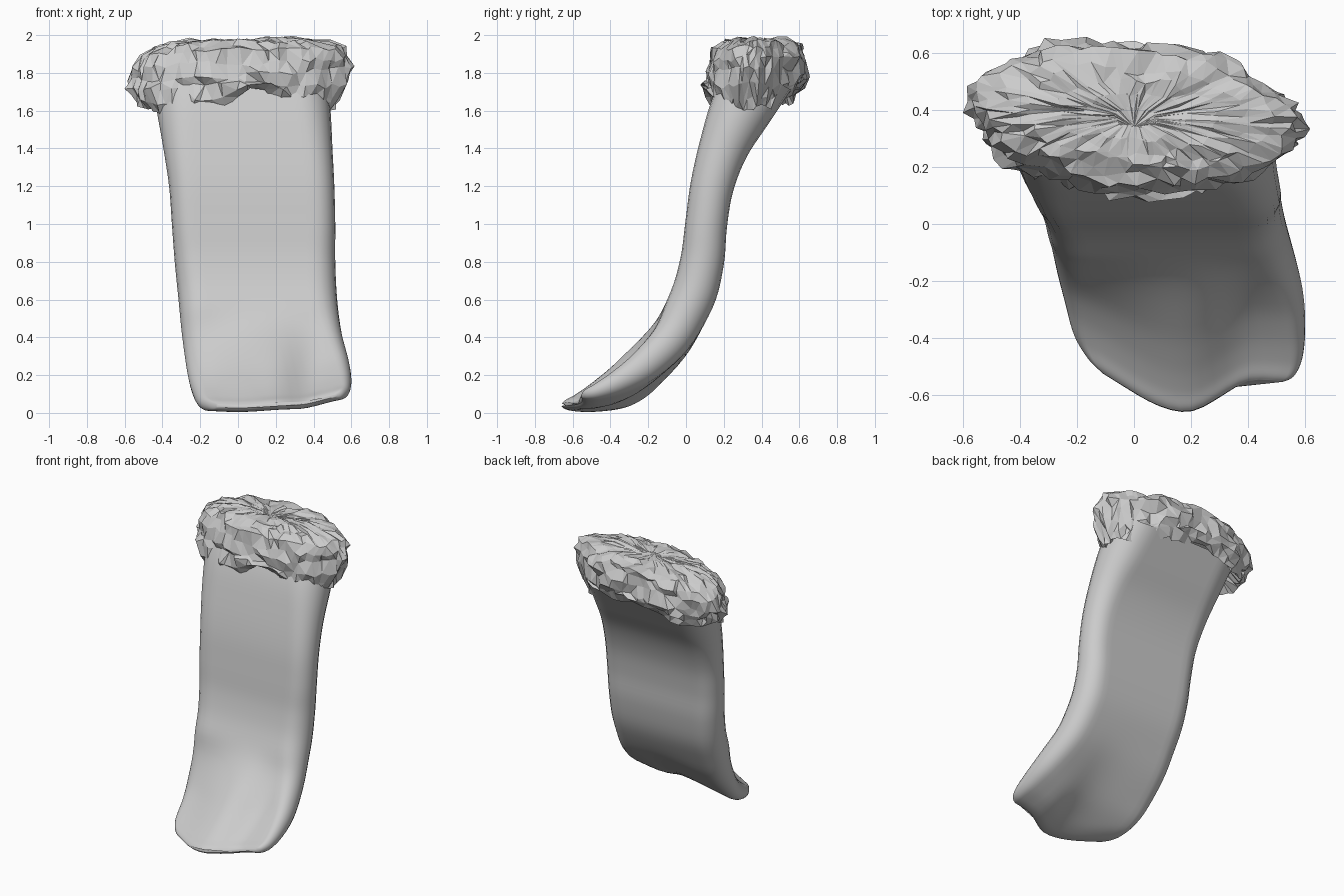
import bpy, bmesh, math, random
from mathutils import Vector

if "Cube" in bpy.data.objects:
    bpy.data.objects.remove(bpy.data.objects["Cube"], do_unlink=True)
random.seed(11)

grey = bpy.data.materials.new("plain_grey")
grey.use_nodes = True
grey.diffuse_color = (0.6, 0.6, 0.6, 1)
grey.node_tree.nodes["Principled BSDF"].inputs["Base Color"].default_value = (0.6, 0.6, 0.6, 1)


def finish(name, bm):
    bmesh.ops.recalc_face_normals(bm, faces=bm.faces)
    mesh = bpy.data.meshes.new(name)
    bm.to_mesh(mesh)
    bm.free()
    mesh.materials.append(grey)
    obj = bpy.data.objects.new(name, mesh)
    bpy.context.collection.objects.link(obj)
    return obj


def bridge(bm, rings):
    """Join closed rings of vertices with quads."""
    for a, b in zip(rings, rings[1:]):
        n = len(a)
        for i in range(n):
            j = (i + 1) % n
            bm.faces.new((a[i], a[j], b[j], b[i]))


def catmull(rows, t):
    """Smooth value at t along a list of rows."""
    i = min(int(t), len(rows) - 2)
    f = t - i
    get = lambda k: rows[max(0, min(k, len(rows) - 1))]
    return [0.5 * (2 * b + (c - a) * f + (2 * a - 5 * b + 4 * c - d) * f * f
                   + (3 * b - a - 3 * c + d) * f ** 3)
            for a, b, c, d in zip(get(i - 1), get(i), get(i + 1), get(i + 2))]


def lookup(table, x):
    """Smooth-step interpolation in a short (x, value) table."""
    if x <= table[0][0]:
        return table[0][1]
    for (a, p), (b, q) in zip(table, table[1:]):
        if x <= b:
            f = (x - a) / (b - a)
            return p + (q - p) * f * f * (3 - 2 * f)
    return table[-1][1]


# Bent slab: y, z, half thickness, low x, high x
stations = [
    (0.40, 1.80, 0.18, -0.46, 0.47), (0.288, 1.60, 0.163, -0.43, 0.49),
    (0.198, 1.40, 0.131, -0.395, 0.50), (0.138, 1.20, 0.115, -0.365, 0.51),
    (0.107, 1.00, 0.111, -0.35, 0.515), (0.085, 0.80, 0.116, -0.335, 0.515),
    (0.03, 0.60, 0.119, -0.315, 0.525), (-0.09, 0.40, 0.107, -0.295, 0.55),
    (-0.31, 0.20, 0.085, -0.267, 0.59), (-0.46, 0.098, 0.065, -0.24, 0.60),
    (-0.57, 0.048, 0.043, -0.21, 0.59), (-0.635, 0.034, 0.025, -0.16, 0.56),
    (-0.658, 0.034, 0.008, -0.11, 0.52)]
lip_wave = [(-0.27, 0.19), (0.18, 0.0), (0.43, 0.11), (0.6, 0.10)]
back_wave = [(-0.27, 0.14), (0.2, 0.06), (0.6, 0.12)]
lip_raise = [(-0.27, 0.01), (0.0, 0.0), (0.3, 0.015), (0.6, 0.07)]

bm = bmesh.new()
rings = []
last = len(stations) - 1
for k in range(last * 5 + 1):
    t = k / 5
    y, z, r, x0, x1 = catmull(stations, t)
    before, after = catmull(stations, max(t - 0.5, 0)), catmull(stations, min(t + 0.5, last))
    d = Vector((0, after[0] - before[0], after[1] - before[1])).normalized()
    normal = Vector((0, d.z, -d.y))
    # Rounded ends joined by flat sides
    outline = [(x1 - r + r * math.cos(a), r * math.sin(a))
               for a in (math.pi * (i / 10 - 0.5) for i in range(11))]
    flat = [i / 16 for i in range(1, 16)]
    outline += [(x1 - r + (x0 - x1 + 2 * r) * f, r) for f in flat]
    outline += [(x0 + r + r * math.cos(a), r * math.sin(a))
                for a in (math.pi * (i / 10 + 0.5) for i in range(11))]
    outline += [(x0 + r + (x1 - x0 - 2 * r) * f, -r) for f in flat]
    w = max(0, min(1, (0.55 - z) / 0.5))
    w = w * w * (3 - 2 * w)
    ring = []
    for x, n in outline:
        # The wave is strong on the front and fades across to the back
        back = (0.5 - 0.5 * n / r) * (1 - w ** 8)
        p = Vector((x, y, z)) + normal * n
        p.y += w * ((1 - back) * lookup(lip_wave, x) + back * lookup(back_wave, x))
        p.z = max(p.z + w * lookup(lip_raise, x), 0)
        ring.append(bm.verts.new(p))
    rings.append(ring)
bridge(bm, rings)
bm.faces.new(rings[0])
bm.faces.new(rings[-1])
slab = finish("bent_slab", bm)
bpy.context.view_layer.objects.active = slab
slab.select_set(True)
bpy.ops.object.shade_smooth_by_angle(angle=math.radians(50))

# Craggy cap: radius share, height, jitter
profile = [(0.12, 1.968, 0.005), (0.3, 1.975, 0.012), (0.48, 1.975, 0.018),
           (0.64, 1.97, 0.022), (0.78, 1.955, 0.024), (0.89, 1.925, 0.026),
           (0.96, 1.875, 0.028), (0.99, 1.81, 0.03), (0.96, 1.745, 0.03),
           (0.91, 1.68, 0.028), (0.85, 1.62, 0.025), (0.72, 1.69, 0.01)]
front_rim = [(-0.5, 0.0), (-0.33, -0.04), (-0.1, 0.01), (0.1, 0.12), (0.33, 0.0), (0.5, 0.0)]
back_rim = [(-0.5, 0.02), (0.0, 0.10), (0.5, 0.0)]
segments = 60


def uneven():
    """Random values round a ring, softened along it into long ledges."""
    raw = [random.uniform(-1, 1) for _ in range(segments)]
    return [0.8 * raw[i] + 0.4 * (raw[i - 1] + raw[i - 2]) for i in range(segments)]


bm = bmesh.new()
rings = []
for share, z, jit in profile:
    out, up = uneven(), uneven()
    lower = max(0, min(1, (1.82 - z) / 0.18))
    lean = z - 1.83
    ring = []
    for i in range(segments):
        a = 2 * math.pi * (i + random.uniform(-0.4, 0.4)) / segments
        c, s = math.cos(a), math.sin(a)
        lump = 1 + 0.02 * math.sin(3 * a + 1) + 0.015 * math.sin(7 * a)
        x = 0.59 * share * c * lump + 0.12 * lean * share
        y = 0.372 + 0.268 * share * s * lump - 0.035 * share * c + 0.12 * lean * share
        rim = lookup(front_rim if s < 0 else back_rim, x)
        h = z + rim * lower + 0.025 * c * share ** 2 * (1 - lower) - 0.02 * share ** 4
        x += c * jit * out[i]
        y += s * jit * out[i]
        h += 0.75 * jit * up[i]
        ring.append(bm.verts.new((x, y, min(h, 2.0))))
    rings.append(ring)
bridge(bm, rings)
peak = bm.verts.new((0, 0.34, 1.965))
for i in range(segments):
    bm.faces.new((peak, rings[0][i], rings[0][(i + 1) % segments]))
bm.faces.new(rings[-1])
bmesh.ops.triangulate(bm, faces=bm.faces)
finish("craggy_cap", bm)
